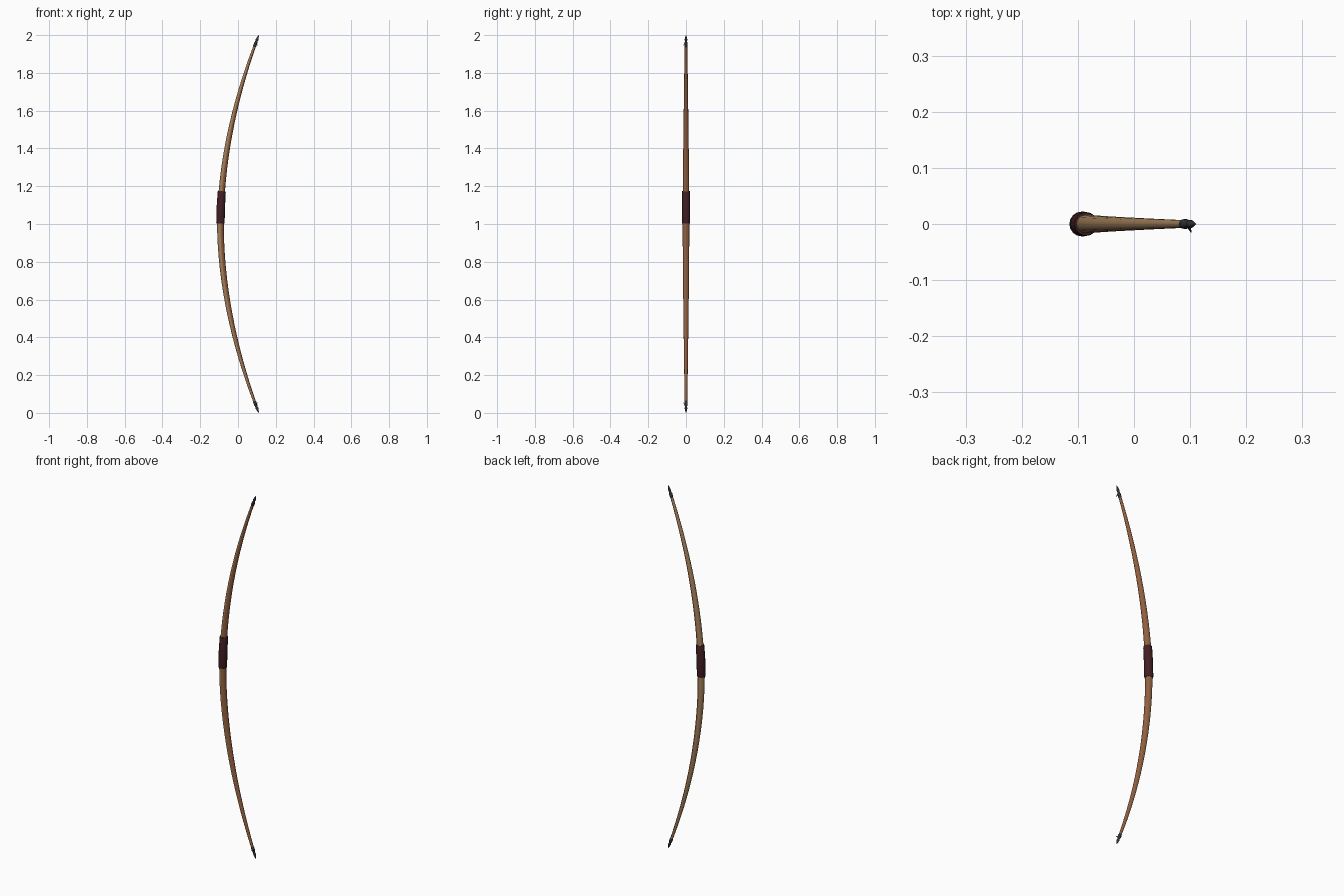
import bpy, bmesh, math
from mathutils import Vector

if "Cube" in bpy.data.objects:
    bpy.data.objects.remove(bpy.data.objects["Cube"])


def material(name, rgb):
    m = bpy.data.materials.new(name)
    m.diffuse_color = (*rgb, 1)
    m.use_nodes = True
    m.node_tree.nodes["Principled BSDF"].inputs["Base Color"].default_value = m.diffuse_color
    return m


SAPWOOD = material("pale sapwood", (0.37, 0.22, 0.105))
HEARTWOOD = material("red brown heartwood", (0.29, 0.115, 0.05))
LEATHER = material("dark maroon leather", (0.055, 0.014, 0.017))
HORN = material("dark grey horn", (0.03, 0.032, 0.036))


# The bow's bend, and its thickness toward the tips
def bend(z):
    return Vector((-0.093 + 0.203 * abs(z - 1) ** 1.9, 0, z))


def tangent(z):
    return (bend(z + 0.003) - bend(z - 0.003)).normalized()


def radius(z):
    return 0.0178 - 0.0118 * abs(z - 1) ** 1.4


def loft(name, rings, mats, sides=16, split=False):
    """Skin circles given as (centre, direction, radius)."""
    bm = bmesh.new()
    loops = []
    for c, t, r in rings:
        across = Vector((t.z, 0, -t.x))
        loops.append([bm.verts.new(c + across * r * math.cos(a) + Vector((0, 1, 0)) * r * math.sin(a))
                      for a in (2 * math.pi * i / sides for i in range(sides))])
    for lo, hi in zip(loops, loops[1:]):
        for i in range(sides):
            j = (i + 1) % sides
            f = bm.faces.new((lo[i], lo[j], hi[j], hi[i]))
            # back of the bow (-x side) is sapwood
            if split and math.cos(2 * math.pi * (i + 0.5) / sides) < -0.01:
                f.material_index = 1
    bm.faces.new(loops[0][::-1])
    bm.faces.new(loops[-1])
    bmesh.ops.recalc_face_normals(bm, faces=bm.faces)
    me = bpy.data.meshes.new(name)
    bm.to_mesh(me)
    bm.free()
    for m in mats:
        me.materials.append(m)
    ob = bpy.data.objects.new(name, me)
    bpy.context.collection.objects.link(ob)
    bpy.ops.object.select_all(action='DESELECT')
    ob.select_set(True)
    bpy.context.view_layer.objects.active = ob
    bpy.ops.object.shade_smooth_by_angle(angle=math.radians(35))
    return ob


# Stave
zs = [0.04 + 1.92 * i / 32 for i in range(33)]
loft("stave", [(bend(z), tangent(z), radius(z)) for z in zs], [HEARTWOOD, SAPWOOD], split=True)

# Leather grip, slightly above the middle
grip = [(1.002, 0.0205), (1.008, 0.0222), (1.09, 0.0222), (1.168, 0.0215), (1.174, 0.02)]
loft("grip", [(bend(z), tangent(z), r) for z, r in grip], [LEATHER])

# Horn nocks with a string groove and a small side spur
nock = [(0.936, 0.0064), (0.942, 0.0085), (0.958, 0.0085), (0.964, 0.006), (0.970, 0.006),
        (0.975, 0.0076), (0.988, 0.0045), (0.999, 0.0012)]
for side, label in ((1, "upper"), (-1, "lower")):
    loft(label + "_nock", [(bend(1 + side * d), tangent(1 + side * d), r) for d, r in nock],
         [HORN], sides=12)
    base = bend(1 + side * 0.962)
    tip = base + Vector((0.006, -0.014, -side * 0.016))
    d = Vector((0.3, 0, -side)).normalized()
    loft(label + "_spur", [(base, d, 0.004), (base.lerp(tip, 0.5), d, 0.003), (tip, d, 0.001)],
         [HORN], sides=8)
